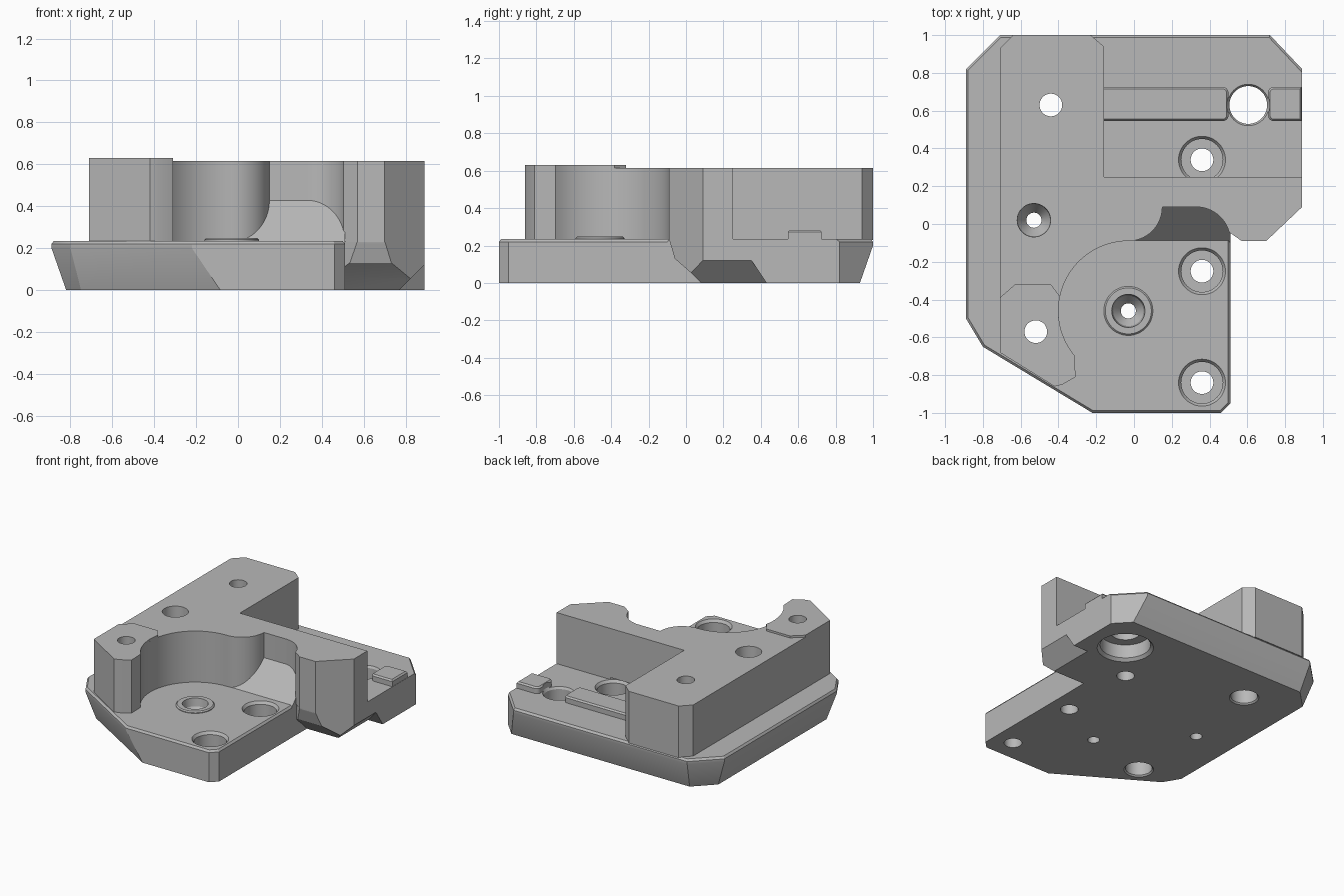
import bpy, bmesh
from math import cos, sin, radians, tau

if "Cube" in bpy.data.objects:
    bpy.data.objects.remove(bpy.data.objects["Cube"], do_unlink=True)

gray = bpy.data.materials.new("plain_gray")
gray.use_nodes = True
gray.diffuse_color = (0.48, 0.48, 0.48, 1)
gray.node_tree.nodes["Principled BSDF"].inputs["Base Color"].default_value = gray.diffuse_color


def loft(name, rings):
    """Closed solid through rings of equal point count."""
    bm = bmesh.new()
    loops = [[bm.verts.new(p) for p in ring] for ring in rings]
    n = len(loops[0])
    for a, b in zip(loops, loops[1:]):
        for i in range(n):
            j = (i + 1) % n
            bm.faces.new((a[i], a[j], b[j], b[i]))
    bm.faces.new(loops[0][::-1])
    bm.faces.new(loops[-1])
    bmesh.ops.recalc_face_normals(bm, faces=bm.faces)
    mesh = bpy.data.meshes.new(name)
    bm.to_mesh(mesh)
    bm.free()
    mesh.materials.append(gray)
    ob = bpy.data.objects.new(name, mesh)
    bpy.context.collection.objects.link(ob)
    return ob


def at_z(poly, z):
    return [(x, y, z) for x, y in poly]


def along_x(name, profile, x0, x1):
    return loft(name, [[(x, y, z) for y, z in profile] for x in (x0, x1)])


def lathe(name, x, y, profile, n=48):
    return loft(name, [[(x + r * cos(tau * i / n), y + r * sin(tau * i / n), z)
                        for i in range(n)] for r, z in profile])


def arc(cx, cy, r, a0, a1, n):
    angles = [radians(a0 + (a1 - a0) * i / n) for i in range(n + 1)]
    return [(cx + r * cos(a), cy + r * sin(a)) for a in angles]


def inset(poly, dists):
    """Move each edge inward by its own distance."""
    n, lines = len(poly), []
    for i, (x, y) in enumerate(poly):
        u, v = poly[(i + 1) % n]
        length = ((u - x) ** 2 + (v - y) ** 2) ** 0.5
        nx, ny = (y - v) / length, (u - x) / length
        lines.append((nx, ny, nx * x + ny * y + dists[i]))
    out = []
    for i in range(n):
        (a, b, c), (d, e, f) = lines[i - 1], lines[i]
        det = a * e - b * d
        out.append(((c * e - b * f) / det, (a * f - c * d) / det))
    return out


def cut(part, cutters):
    bpy.context.view_layer.objects.active = part
    for c in cutters:
        mod = part.modifiers.new("cut", 'BOOLEAN')
        mod.operation, mod.solver, mod.object = 'DIFFERENCE', 'EXACT', c
        bpy.ops.object.modifier_apply(modifier=mod.name)


# Base plate: sloped underside on the left, back and front-left edges
outline = [(-.89, -.5), (-.8, -.65), (-.22, -1), (.46, -1), (.51, -.95), (.51, -.04),
           (.57, -.09), (.7, -.09), (.89, .09), (.89, .82), (.72, 1), (-.71, 1), (-.89, .82)]
slope = [.07] * 2 + [0] * 8 + [.07] * 3
rim = [.012] * 5 + [0] * 4 + [.012] * 4
base = loft("base_plate", [at_z(inset(outline, slope), 0), at_z(outline, .2),
                           at_z(outline, .22), at_z(inset(outline, rim), .235)])

# Upper block with the curved recess
tip = [(-.71, -.68), (-.42, -.86), (-.38, -.85), (-.31, -.81)]
block_outline = (tip + arc(-.03, -.46, .37, 220, 90, 28) + arc(-.03, .09, .18, 270, 360, 14)[1:]
                 + arc(.33, -.09, .18, 90, 15, 12)
                 + [(.57, -.09), (.7, -.09), (.89, .09), (.89, .25), (-.16, .25),
                    (-.16, .94), (-.23, 1), (-.64, 1), (-.71, .93)])
block = loft("upper_block", [at_z(block_outline, .23), at_z(block_outline, .615)])

# Raised pad on the front-left corner
pad_outline = tip + arc(-.03, -.46, .37, 220, 168, 12) + [(-.44, -.32), (-.63, -.32), (-.71, -.39)]
pad = loft("corner_pad", [at_z(pad_outline, .6), at_z(pad_outline, .63)])

# Ramp at the back of the recess
ramp = along_x("recess_ramp", [(-.1, .22), (.11, .45), (.11, .22)], -.03, .51)

# Raised ring around the recess screw
boss = lathe("screw_boss", -.03, -.46, [(.13, .22), (.13, .24), (.122, .248)])


# Locating ridges either side of the large hole
def ridge(name, x0, x1, round_x):
    r, y0, y1 = .03, .545, .725
    if round_x == "right":
        poly = ([(x0, y0)] + arc(x1 - r, y0 + r, r, -90, 0, 6)
                + arc(x1 - r, y1 - r, r, 0, 90, 6) + [(x0, y1)])
    else:
        poly = ([(x1, y1)] + arc(x0 + r, y1 - r, r, 90, 180, 6)
                + arc(x0 + r, y0 + r, r, 180, 270, 6) + [(x1, y0)])
    top = inset(poly, [.01] * len(poly))
    return loft(name, [at_z(poly, .22), at_z(poly, .272), at_z(top, .283)])


ridges = [ridge("long_ridge", -.17, .5, "right"), ridge("short_ridge", .71, .888, "left")]

# Cutters: overhang underside and lower right edge
under = along_x("undercut", [(-.3, -.1), (-.3, .24), (-.092, .24), (-.06, .13),
                             (.02, .06), (.08, 0), (.08, -.1)], .511, 1)
edge = loft("edge_cut", [[(.76, -.2, -.01), (.91, -.2, .14), (.91, -.2, -.01)],
                         [(.76, .437, -.01), (.91, .337, .14), (.91, .437, -.01)]])

# Cutters: screw holes, open from above or from below
bores = [lathe("bore", .36, y, [(.06, -.1), (.06, .1), (.11, .1), (.11, .215), (.125, .236), (.125, .25)])
         for y in (.34, -.25, -.84)]
large = lathe("large_hole", .605, .63, [(.2, -.01), (.17, .02), (.17, .12), (.1, .12),
                                        (.1, .22), (.113, .24), (.113, .4)])
corners = [lathe("corner_hole", x, y, [(.11, -.01), (.09, .01), (.09, .2), (.06, .2), (.06, .8)])
           for x, y in ((-.44, .63), (-.52, -.57))]
sink = lathe("block_sink", -.53, .02, [(.04, -.1), (.04, .45), (.085, .52), (.095, .8)])
boss_sink = lathe("boss_sink", -.03, -.46, [(.04, -.1), (.04, .14), (.08, .19), (.095, .3)])

cut(base, [under, edge, large, sink, boss_sink] + bores + corners)
cut(block, [bores[0], sink] + corners)
cut(pad, corners[1:])
cut(boss, [boss_sink])
for r in ridges:
    cut(r, [large])
for c in [under, edge, large, sink, boss_sink] + bores + corners:
    bpy.data.objects.remove(c, do_unlink=True)

# Smooth the curved walls, keep edges sharp
parts = [base, block, pad, ramp, boss] + ridges
bpy.ops.object.select_all(action='DESELECT')
for p in parts:
    p.select_set(True)
bpy.context.view_layer.objects.active = base
bpy.ops.object.shade_smooth_by_angle(angle=radians(25))
